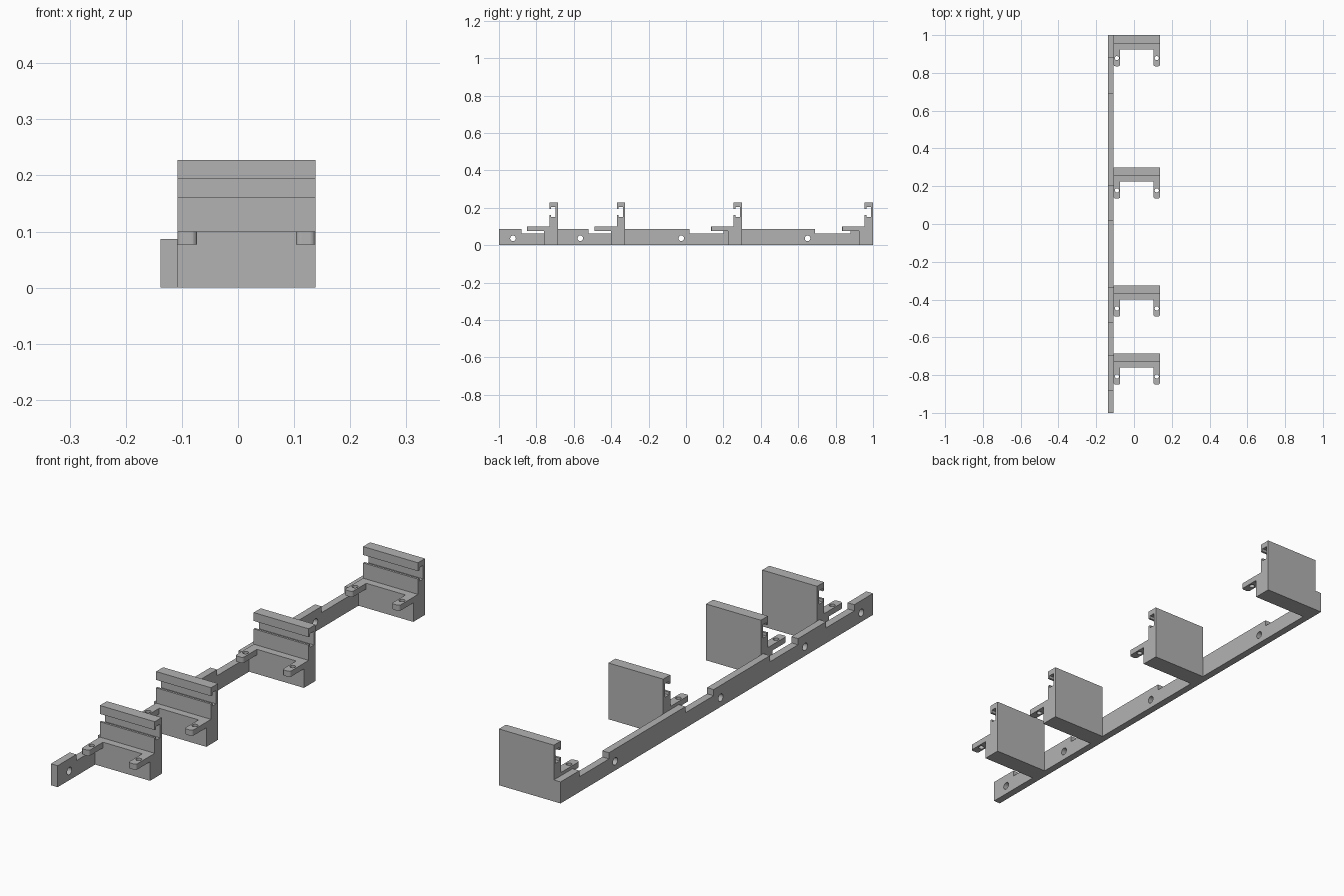
import bpy
import bmesh
from math import sin, cos, pi
from mathutils import Matrix, Vector

cube = bpy.data.objects.get("Cube")
if cube:
    bpy.data.objects.remove(cube, do_unlink=True)

grey = bpy.data.materials.new("light grey plastic")
grey.use_nodes = True
color = (0.45, 0.45, 0.45, 1)
grey.diffuse_color = color
grey.node_tree.nodes["Principled BSDF"].inputs["Base Color"].default_value = color

# Local x, y, z become world y, z, x for side profiles
SIDE = Matrix(((0, 0, 1, 0), (1, 0, 0, 0), (0, 1, 0, 0), (0, 0, 0, 1)))


def circle(u, v, r, n=24):
    return [(u + r * cos(2 * pi * i / n), v + r * sin(2 * pi * i / n)) for i in range(n)]


def extrude(name, loops, low, high, turn=Matrix()):
    """Extrude an outline with holes from low to high and return its mesh."""
    curve = bpy.data.curves.new(name, "CURVE")
    curve.dimensions = "2D"
    curve.fill_mode = "BOTH"
    curve.extrude = (high - low) / 2
    for loop in loops:
        spline = curve.splines.new("POLY")
        spline.points.add(len(loop) - 1)
        for point, (u, v) in zip(spline.points, loop):
            point.co = (u, v, 0, 1)
        spline.use_cyclic_u = True
    helper = bpy.data.objects.new(name, curve)
    bpy.context.collection.objects.link(helper)
    bpy.context.view_layer.update()
    graph = bpy.context.evaluated_depsgraph_get()
    mesh = bpy.data.meshes.new_from_object(helper.evaluated_get(graph))
    bpy.data.objects.remove(helper, do_unlink=True)
    mesh.transform(turn @ Matrix.Translation((0, 0, (low + high) / 2)))
    bm = bmesh.new()
    bm.from_mesh(mesh)
    bmesh.ops.remove_doubles(bm, verts=bm.verts, dist=0.0001)
    bmesh.ops.recalc_face_normals(bm, faces=bm.faces)
    for face in bm.faces:
        face.smooth = False
    bm.to_mesh(mesh)
    bm.free()
    mesh.materials.clear()
    mesh.materials.append(grey)
    return mesh


def place(name, mesh, location=(0, 0, 0)):
    obj = bpy.data.objects.new(name, mesh)
    obj.location = Vector(location)
    bpy.context.collection.objects.link(obj)


LEFT, RIGHT = 0.138, -0.108
RAIL_TOP, NOTCH_Z = 0.087, 0.062

# Long rail with a notch and a screw hole ahead of every bracket
outline = [(-1, 0), (1, 0), (1, RAIL_TOP)]
for start, end in ((0.69, 0.88), (0.02, 0.2), (-0.52, -0.34), (-0.88, -0.7)):
    outline += [(end, RAIL_TOP), (end, NOTCH_Z), (start, NOTCH_Z), (start, RAIL_TOP)]
outline.append((-1, RAIL_TOP))
holes = [circle(y, 0.037, 0.015) for y in (-0.925, -0.565, -0.025, 0.65)]
place("rail", extrude("rail", [outline] + holes, -0.138, RIGHT, SIDE))

# Bracket profile: foot block, ledge and upright with an undercut slot
profile = [(0, 0), (0, 0.228), (-0.045, 0.228), (-0.045, 0.194),
           (-0.036, 0.194), (-0.036, 0.205), (-0.012, 0.205), (-0.012, 0.15),
           (-0.036, 0.15), (-0.036, 0.162), (-0.045, 0.162), (-0.045, 0.1),
           (-0.075, 0.1), (-0.075, 0)]
bracket = extrude("bracket", [profile], RIGHT, LEFT, SIDE)

# Drilled arm with rounded front corners, centred on x
half, tip, r = 0.0175, -0.165, 0.01
arm_outline = [(half, -0.075), (-half, -0.075)]
for cx, start in ((-half + r, pi), (half - r, 1.5 * pi)):
    for i in range(6):
        a = start + i * pi / 10
        arm_outline.append((cx + r * cos(a), tip + r + r * sin(a)))
arm = extrude("arm", [arm_outline, circle(0, -0.122, 0.011)], 0.077, 0.1)

# Four brackets along the rail, each with two arms
for i, back in enumerate((-0.685, -0.325, 0.3, 1.0), 1):
    place(f"bracket_{i}", bracket, (0, back, 0))
    place(f"right_arm_{i}", arm, (RIGHT + half, back, 0))
    place(f"left_arm_{i}", arm, (LEFT - half, back, 0))
